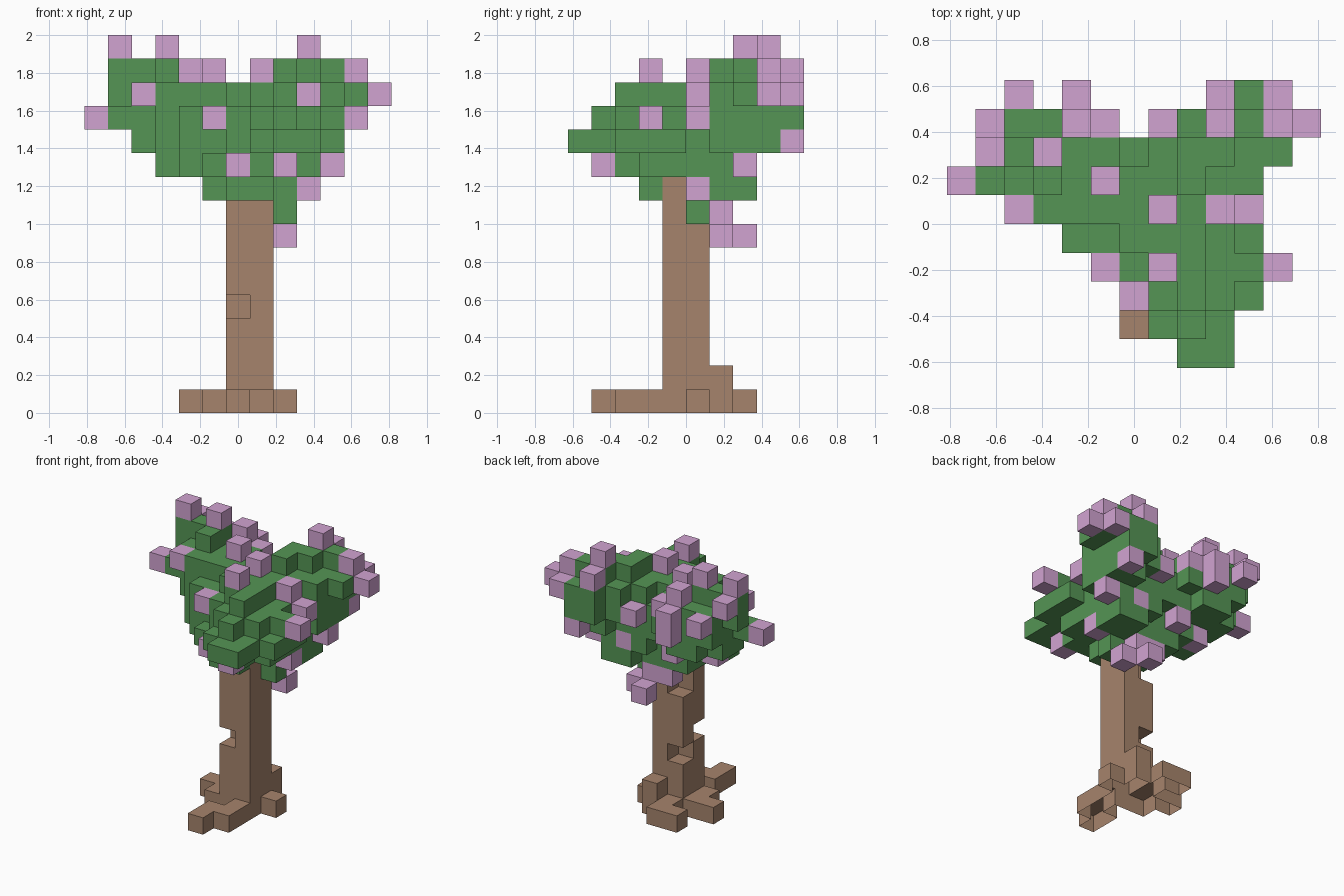
import bpy, bmesh
from mathutils import Vector

if "Cube" in bpy.data.objects:
    bpy.data.objects.remove(bpy.data.objects["Cube"])

S = 0.125          # size of one block
cells = {}         # (i, j, k) -> part name


def box(part, i0, i1, j0, j1, k0, k1):
    """Fill a block range (inclusive)."""
    for i in range(i0, i1 + 1):
        for j in range(j0, j1 + 1):
            for k in range(k0, k1 + 1):
                cells[i, j, k] = part


def layer(k, *runs):
    """One foliage layer, from (i0, i1, j0, j1) rectangles."""
    for r in runs:
        box("foliage", *r, k, k)


# Foliage: a bowl that widens upward into front, back left and back right lobes
layer(8, (2, 2, 0, 0))
layer(9, (0, 1, -2, 1), (-1, -1, -1, 1), (2, 2, 0, 2), (3, 3, 1, 2))
layer(10, (1, 2, -3, -3), (-1, 3, -2, -2), (-2, 3, -1, 1), (-3, -3, 0, 0), (1, 3, 2, 2))
layer(11, (2, 3, -5, -5), (1, 3, -4, -4), (1, 4, -3, -3), (0, 4, -2, -2), (-2, 4, -1, -1),
      (-3, 3, 0, 0), (-4, 4, 1, 2), (-3, -2, 3, 3), (3, 4, 3, 3))
layer(12, (2, 2, -4, -4), (1, 3, -3, -3), (0, 4, -2, -2), (-2, 3, -1, -1), (-3, 3, 0, 0),
      (-5, 4, 1, 1), (-4, 4, 2, 2), (-4, -1, 3, 3), (2, 4, 3, 3), (3, 4, 4, 4))
layer(13, (2, 2, -3, -3), (1, 2, -2, -2), (0, 2, -1, -1), (-3, 2, 0, 0), (-4, 4, 1, 1),
      (-5, -1, 2, 2), (1, 5, 2, 2), (-4, -2, 3, 3), (2, 5, 3, 3), (3, 4, 4, 4))
layer(14, (-5, -3, 2, 2), (-3, -3, 1, 1),
      (2, 2, 1, 2), (3, 3, 2, 3), (4, 4, 3, 3))

# Blossoms: single blocks, listed by height
blossoms = {
    15: [(-5, 2), (-3, 2), (3, 3)],
    14: [(-5, 3), (-2, 3), (-1, 1), (1, 0), (1, -2), (3, 4), (5, 3)],
    13: [(-4, 0), (-4, 4), (-2, 4), (-1, 3), (3, 0), (5, 4), (6, 3)],
    12: [(-6, 1), (-2, 4), (-1, -2), (1, 3), (4, 0), (5, -2)],
    11: [(4, 4)],
    10: [(0, -3), (2, -4), (4, 2), (2, 2), (-1, 2), (-3, 1)],
    9: [(3, 0)],
    8: [(0, 1), (1, 1)],
    7: [(2, 1), (1, 2)],
}
for k, spots in blossoms.items():
    for i, j in spots:
        cells[i, j, k] = "blossoms"

# Trunk with missing chips
box("trunk", 0, 1, -1, -1, 0, 9)
box("trunk", 1, 1, 0, 0, 0, 7)
box("trunk", 0, 0, 0, 0, 0, 6)
for chip in ((0, -1, 4), (0, 0, 3)):
    del cells[chip]

# Roots
for r in ((0, 0, -4, -3), (1, 1, -3, -2), (2, 2, 0, 0), (-2, -1, 0, 0),
          (-1, -1, -1, -1), (0, 0, 1, 2), (-1, -1, 2, 2)):
    box("trunk", *r, 0, 0)
box("trunk", 1, 1, 1, 1, 0, 1)


def build(part, color):
    """Mesh the exposed block sides of one part (open at the ground)."""
    bm = bmesh.new()
    for c, p in cells.items():
        if p != part:
            continue
        centre = Vector((c[0], c[1] + 0.5, c[2] + 0.5)) * S
        for axis in range(3):
            for sign in (-1, 1):
                n = list(c)
                n[axis] += sign
                if tuple(n) in cells or n[2] < 0:
                    continue
                nrm, u, v = Vector(), Vector(), Vector()
                nrm[axis] = sign * S / 2
                u[(axis + 1) % 3] = S / 2 * sign
                v[(axis + 2) % 3] = S / 2
                m = centre + nrm
                bm.faces.new([bm.verts.new(m + a * u + b * v)
                              for a, b in ((-1, -1), (1, -1), (1, 1), (-1, 1))])
    bmesh.ops.remove_doubles(bm, verts=bm.verts, dist=1e-4)
    bmesh.ops.dissolve_limit(bm, angle_limit=0.01, verts=bm.verts, edges=bm.edges)
    me = bpy.data.meshes.new(part)
    bm.to_mesh(me)
    bm.free()
    mat = bpy.data.materials.new(part)
    mat.diffuse_color = (*color, 1)
    mat.use_nodes = True
    mat.node_tree.nodes["Principled BSDF"].inputs["Base Color"].default_value = mat.diffuse_color
    me.materials.append(mat)
    bpy.context.collection.objects.link(bpy.data.objects.new(part, me))


build("trunk", (0.38, 0.23, 0.15))
build("foliage", (0.09, 0.30, 0.09))
build("blossoms", (0.64, 0.37, 0.64))
